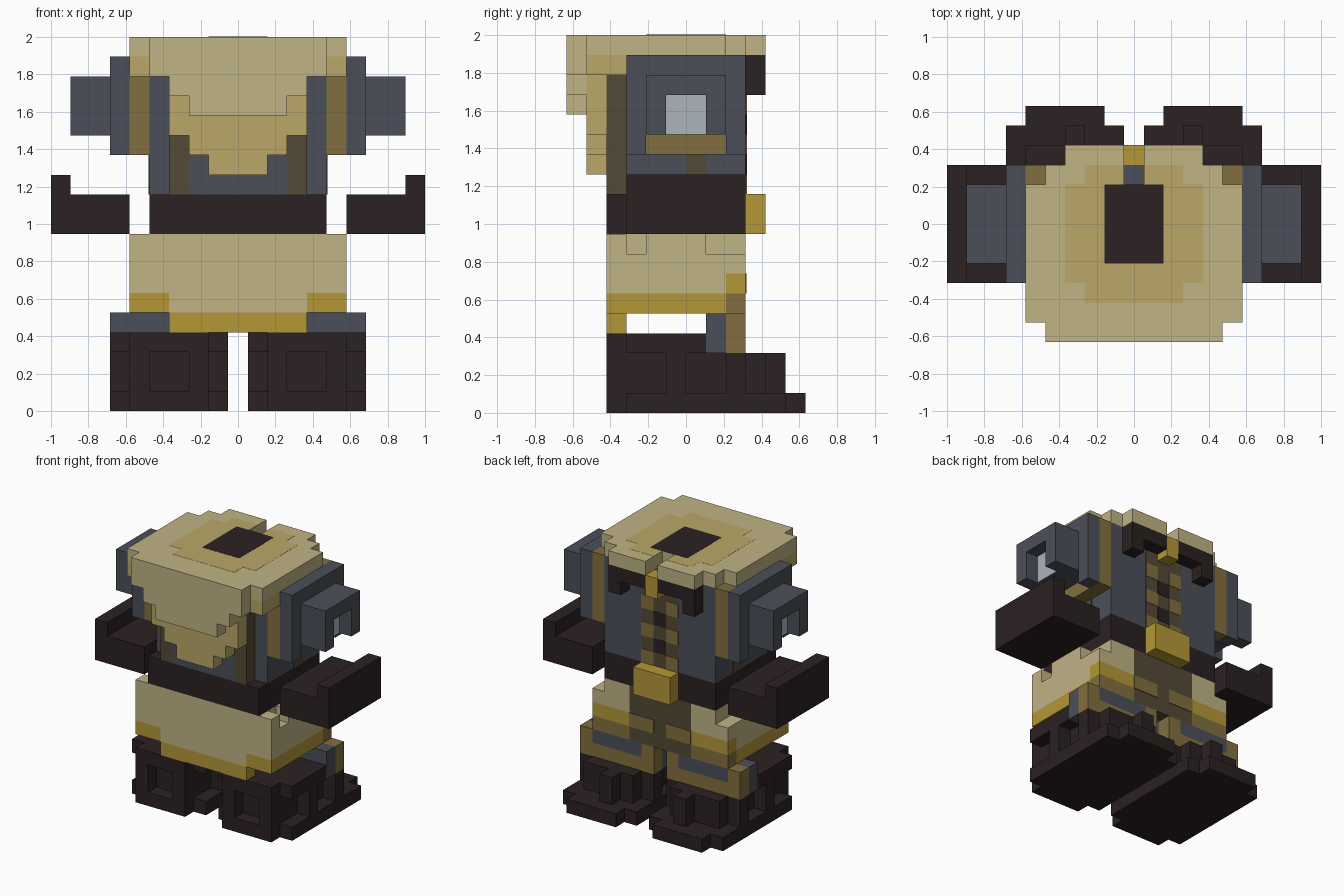
import bpy
import bmesh
from mathutils import Matrix, Vector

UNIT = 2 / 19            # one block of the model
ORIGIN = Vector((-1.0, -6 * UNIT, 0.0))

old = bpy.data.objects.get("Cube")
if old:
    bpy.data.objects.remove(old)


def linear(c):
    c /= 255
    return c / 12.92 if c <= 0.04045 else ((c + 0.055) / 1.055) ** 2.4


def material(name, *rgb):
    colour = [linear(c) for c in rgb] + [1.0]
    mat = bpy.data.materials.new(name)
    mat.use_nodes = True
    mat.diffuse_color = colour
    shader = mat.node_tree.nodes["Principled BSDF"]
    shader.inputs["Base Color"].default_value = colour
    shader.inputs["Roughness"].default_value = 0.9
    return mat


cream = material("cream cloth", 192, 179, 133)
sand = material("sand cloth", 186, 167, 104)
gold = material("gold trim", 181, 151, 56)
olive = material("olive brown", 130, 111, 62)
umber = material("dark umber", 84, 74, 54)
slate = material("slate grey", 75, 79, 89)
dark = material("dark leather", 43, 33, 34)
silver = material("pale silver", 172, 179, 189)


def part(name, mat, *boxes, mirror=False):
    """One object from blocks given as x range, y range, z range in block units."""
    bm = bmesh.new()
    todo = list(boxes)
    if mirror:
        todo += [((19 - x[1], 19 - x[0]), y, z) for x, y, z in boxes]
    for ranges in todo:
        low = Vector([r[0] for r in ranges])
        high = Vector([r[1] for r in ranges])
        place = Matrix.Translation(ORIGIN + (low + high) / 2 * UNIT)
        size = Matrix.Diagonal((high - low) * UNIT).to_4x4()
        bmesh.ops.create_cube(bm, size=1, matrix=place @ size)
    mesh = bpy.data.meshes.new(name)
    bm.to_mesh(mesh)
    bm.free()
    mesh.materials.append(mat)
    obj = bpy.data.objects.new(name, mesh)
    bpy.context.collection.objects.link(obj)
    return obj


def mid(half):
    """Centred x range with the given half width."""
    return (9.5 - half, 9.5 + half)


# Boots: stepped sole, recessed core, posts and a rim
part("boot_soles", dark,
     ((10, 16), (3, 11), (0, 1)),
     ((11, 15), (2, 3), (0, 1)),
     ((11, 15), (11, 12), (0, 1)), mirror=True)
part("boot_cores", dark, ((11, 15), (3, 10), (1, 3)), mirror=True)
part("boot_front_posts", dark,
     *[((x, x + 1), (2, 3), (1, 3)) for x in (11, 14)], mirror=True)
part("boot_side_posts", dark,
     *[((x, x + 1), (y, y + 1), (1, 3)) for x in (10, 15) for y in (5, 8)],
     mirror=True)
part("boot_toe_posts", dark, ((12, 13), (10, 11), (1, 3)), mirror=True)
part("boot_rims", dark,
     ((10, 16), (3, 7), (3, 4)),
     ((11, 15), (2, 3), (3, 4)), mirror=True)

# Trouser legs
part("legs", slate,
     ((10, 16), (7, 8), (3, 5)),
     ((11, 15), (8, 9), (4, 5)), mirror=True)
part("leg_cuffs", olive,
     ((10, 16), (8, 9), (3, 4)),
     ((10, 11), (8, 9), (4, 5)),
     ((15, 16), (8, 9), (4, 5)),
     ((12, 15), (8, 9), (5, 6)), mirror=True)

# Coat skirt with gold hem
part("skirt", cream,
     (mid(4.5), (2, 8), (6, 9)),
     (mid(3.5), (2, 8), (5, 6)))
part("skirt_sides", cream,
     ((14, 15), (3, 8), (6, 8)),
     ((14, 15), (4, 7), (8, 9)),
     ((12, 14), (8, 9), (7, 9)),
     ((14, 15), (8, 9), (7, 8)), mirror=True)
part("skirt_front_corners", cream, ((14, 15), (2, 3), (6, 9)), mirror=True)
part("skirt_hem", gold,
     ((13, 15), (2, 8), (5, 6)),
     ((12, 15), (8, 9), (6, 7)), mirror=True)
part("hem_flap", gold, (mid(3.5), (2, 3), (4, 5)))
part("trouser_front", umber, (mid(2.5), (8, 9), (5, 9)))
part("trouser_patches", olive,
     *[((x, x + 1), (9, 9.05), (z, z + 1)) for x in (10, 11) for z in (6,)],
     mirror=True)

# Belt and buckle
part("belt", dark, (mid(4.5), (2, 9), (9, 11)))
part("belt_buckle", gold, (mid(1.5), (9, 10), (9, 11)))

# Torso, straps and lacing
part("torso", slate, (mid(4.5), (3, 9), (11, 18)))
part("front_straps", umber, ((12, 13), (2, 3), (11, 17)), mirror=True)
part("chest_panel", slate, (mid(2.5), (2, 3), (11, 17)))
part("side_straps", umber, ((14, 14.05), (6, 7), (11, 14)), mirror=True)
part("lacing_panel", umber, (mid(1.5), (9, 9.03), (11, 17)))
part("lacing_eyelets", olive,
     *[((10, 11), (9, 9.06), (z, z + 1)) for z in (11, 13, 15)], mirror=True)
part("lacing_gaps", dark,
     *[(mid(0.5), (9, 9.06), (z, z + 1)) for z in (12, 14)])

# Arms with raised outer edge
part("arms", dark,
     ((15, 19), (3, 9), (9, 11)),
     ((18, 19), (3, 9), (11, 12)), mirror=True)

# Ear cups: inner cushion, pad, and outer cup with a notch
part("ear_cushions", olive, ((14, 15), (3, 9), (13, 18)), mirror=True)
part("ear_pads", slate,
     ((15, 16), (3, 9), (14, 18)),
     ((15, 16), (3, 4), (13, 14)),
     ((15, 16), (8, 9), (13, 14)), mirror=True)
part("ear_cups", slate,
     ((16, 17), (4, 8), (14, 17)),
     ((17, 18), (4, 5), (14, 17)),
     ((17, 18), (7, 8), (14, 17)),
     ((17, 18), (5, 7), (16, 17)), mirror=True)
part("ear_cup_lenses", silver, ((17, 17.05), (5, 7), (14, 16)), mirror=True)

# Hanging hood: rows of half widths from bottom to top
part("hood_inner_drape", sand,
     *[(mid(half), (1, 2), (12 + row, 13 + row))
       for row, half in enumerate((1.5, 2.5, 3.5, 3.5, 3.5))],
     (mid(5.5), (1, 3), (17, 18)))
part("hood_outer_drape", cream,
     *[(mid(half), (0, 1), (15 + row, 16 + row))
       for row, half in enumerate((2.5, 3.5, 4.5))])

# Hood top plate with a slot at the open edge
part("hood_top", cream,
     (mid(4.5), (0, 1), (18, 19)),
     (mid(5.5), (1, 8), (18, 19)))
part("hood_top_prongs", cream,
     ((10, 14), (8, 9), (18, 19)),
     ((10, 13), (9, 10), (18, 19)), mirror=True)
part("hood_top_ring", sand,
     (mid(2.5), (2, 8), (18.9, 19.01)),
     (mid(3.5), (3, 8), (18.9, 19.01)))
part("hood_ring_ends", sand, ((10, 12), (8, 9), (18.9, 19.01)), mirror=True)
part("hood_opening", dark, (mid(1.5), (4, 8), (18.9, 19.02)))

# Brow under the open edge
part("brow", dark,
     ((10, 13), (9, 10), (17, 18)),
     ((12, 13), (9, 10), (16, 17)), mirror=True)
part("brow_clasp", gold, (mid(0.5), (9, 10), (16.5, 18)))
